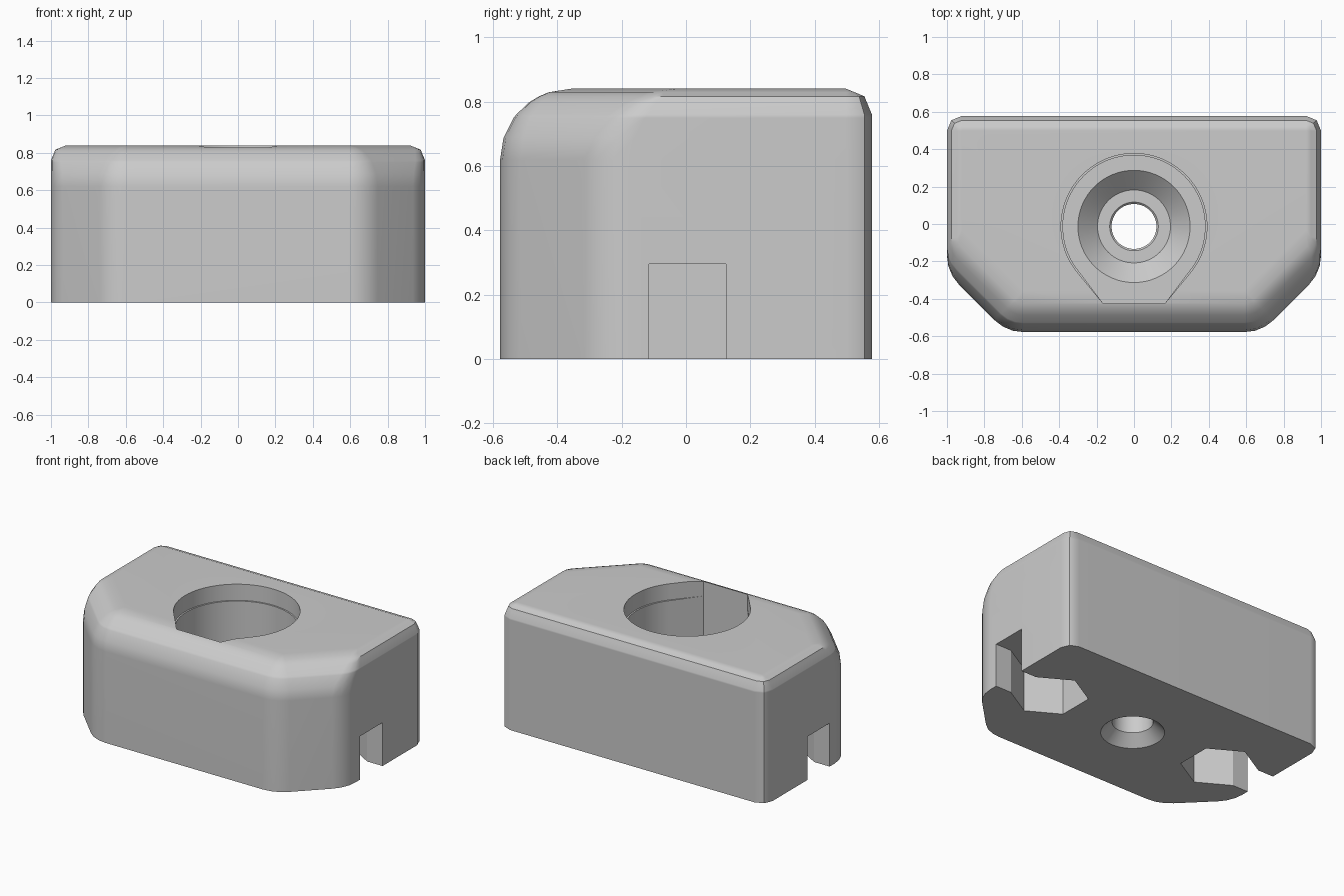
import bpy, bmesh, math
from mathutils import Vector

old = bpy.data.objects.get("Cube")
if old:
    bpy.data.objects.remove(old, do_unlink=True)

HEIGHT, BIG, SMALL = 0.84, 0.22, 0.08      # height, front rounding, rear rounding
BORE_Y = -0.013

grey = bpy.data.materials.new("plain grey")
grey.use_nodes = True
grey.diffuse_color = (0.6, 0.6, 0.6, 1)
grey.node_tree.nodes["Principled BSDF"].inputs["Base Color"].default_value = (0.6, 0.6, 0.6, 1)


def loft(name, rings):
    """Join rings of equal point count into a closed solid."""
    bm = bmesh.new()
    loops = [[bm.verts.new(p) for p in ring] for ring in rings]
    n = len(loops[0])
    for low, high in zip(loops, loops[1:]):
        for i in range(n):
            j = (i + 1) % n
            bm.faces.new((low[i], low[j], high[j], high[i]))
    bm.faces.new(loops[0][::-1])
    bm.faces.new(loops[-1])
    bmesh.ops.remove_doubles(bm, verts=bm.verts, dist=0.0005)
    bmesh.ops.recalc_face_normals(bm, faces=bm.faces)
    mesh = bpy.data.meshes.new(name)
    bm.to_mesh(mesh)
    bm.free()
    mesh.materials.append(grey)
    obj = bpy.data.objects.new(name, mesh)
    bpy.context.collection.objects.link(obj)
    return obj


def prism(name, outline, z0, z1):
    return loft(name, [[(x, y, z) for x, y in outline] for z in (z0, z1)])


def meet(a, da, b, db):
    """Crossing point of two walls given by normal angle and distance."""
    det = math.sin(b - a)
    return Vector(((da * math.sin(b) - db * math.sin(a)) / det,
                   (db * math.cos(a) - da * math.cos(b)) / det))


# Body walls: normal angle, distance from the centre, uses the large top rounding
WALLS = [(-90, 0.578, True), (-45, 0.891, True), (0, 1.0, False),
         (90, 0.578, False), (180, 1.0, False), (225, 0.891, True)]


def big_inset(z):
    t = max(0, z - (HEIGHT - BIG))
    return BIG - math.sqrt(max(0, BIG * BIG - t * t))


def small_inset(z):
    # two-step rounding
    t = max(0, z - (HEIGHT - SMALL))
    c = SMALL * math.sqrt(0.5)
    if t < c:
        return t / c * (SMALL - c)
    return SMALL - c + (t - c) / (SMALL - c) * c


def body_ring(z):
    ring = []
    big, small = big_inset(z), small_inset(z)
    for i, (a, da, soft_a) in enumerate(WALLS):
        b, db, soft_b = WALLS[(i + 1) % len(WALLS)]
        turn = (b - a) % 360
        soft = soft_a or soft_b
        r = max(0, BIG - big if soft else SMALL - small)
        a0, b0 = math.radians(a), math.radians(b)
        mid = meet(a0, da - r - (big if soft_a else small),
                   b0, db - r - (big if soft_b else small))
        steps = 3 if soft else 2
        for k in range(steps + 1):
            t = a0 + math.radians(turn) * k / steps
            ring.append((mid.x + r * math.cos(t), mid.y + r * math.sin(t), z))
    return ring


levels = {0.0, HEIGHT - SMALL, HEIGHT - SMALL + SMALL * math.sqrt(0.5)}
levels |= {HEIGHT - BIG + BIG * math.sin(math.radians(18 * k)) for k in range(6)}
body = loft("body", [body_ring(z) for z in sorted(levels)])


# Teardrop recess with a flat nose at the front
def teardrop(r):
    nose_x, nose_y, start = 0.165, -0.425, -39.5
    arc = [math.radians(start + (180 - 2 * start) * k / 64) for k in range(65)]
    pts = [(r * math.cos(t), BORE_Y + r * math.sin(t)) for t in arc]
    return pts + [(-nose_x, nose_y), (nose_x, nose_y)]


# Screw hole: countersunk from below, seat cone above
hole_profile = [(0.245, -0.05), (0.125, 0.07), (0.12, 0.19), (0.13, 0.2),
                (0.195, 0.2), (0.3, 0.3), (0.3, 0.35)]


def circle(r, z, n=64):
    return [(r * math.cos(math.tau * k / n), BORE_Y + r * math.sin(math.tau * k / n), z)
            for k in range(n)]


# Hexagonal nut pocket with a slot out to the side
def nut_pocket(side):
    size, cx, cy = 0.24, 0.676, 0.005
    hexagon = [(cx + size * math.cos(math.radians(a)), cy + size * math.sin(math.radians(a)))
               for a in range(30, 331, 60)]
    half = size / 2
    outline = hexagon + [(1.1, cy - half), (1.1, cy + half)]
    return prism("nut_pocket_cutter", [(side * x, y) for x, y in outline], -0.1, 0.295)


cutters = [prism("recess_cutter", teardrop(0.38), 0.3, 0.9),
           prism("recess_rim_cutter", teardrop(0.39), 0.73, 1.0),
           loft("screw_hole_cutter", [circle(r, z) for r, z in hole_profile]),
           nut_pocket(1), nut_pocket(-1)]

bpy.ops.object.select_all(action="DESELECT")
bpy.context.view_layer.objects.active = body
body.select_set(True)
for cutter in cutters:
    cutter.hide_render = True
    cut = body.modifiers.new("cut", "BOOLEAN")
    cut.operation, cut.solver, cut.object = "DIFFERENCE", "EXACT", cutter
    bpy.ops.object.modifier_apply(modifier=cut.name)
    bpy.data.objects.remove(cutter, do_unlink=True)

# Soft roundings, crisp edges
bpy.ops.object.shade_smooth_by_angle(angle=math.radians(29))
weighted = body.modifiers.new("even shading", "WEIGHTED_NORMAL")
weighted.keep_sharp = True
